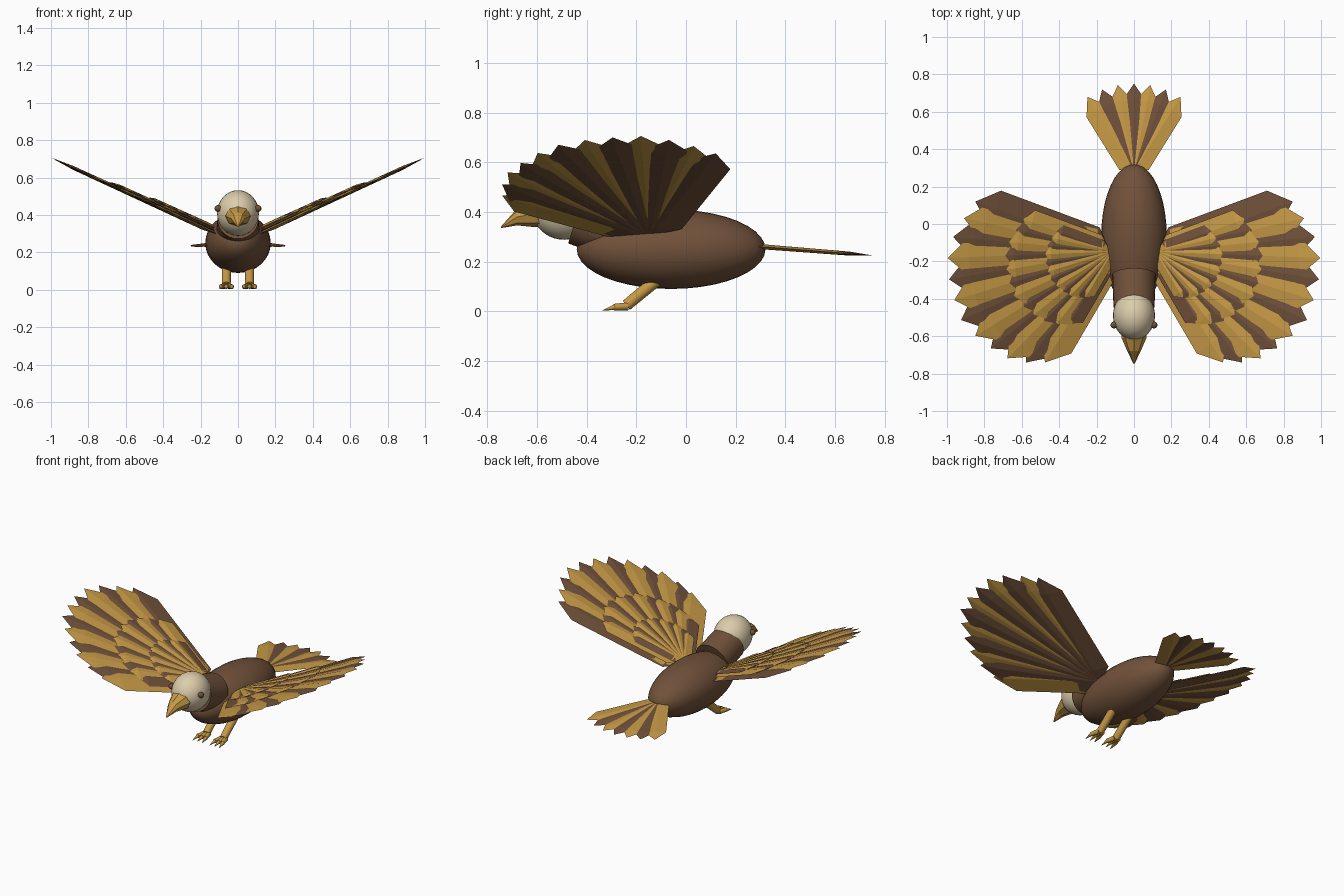
import bpy, bmesh, math
from mathutils import Vector, Matrix

if "Cube" in bpy.data.objects:
    bpy.data.objects.remove(bpy.data.objects["Cube"])


def mat(name, c):
    m = bpy.data.materials.new(name)
    m.diffuse_color = (*c, 1)
    m.use_nodes = True
    m.node_tree.nodes["Principled BSDF"].inputs["Base Color"].default_value = m.diffuse_color
    return m


BROWN = mat("brown plumage", (0.165, 0.083, 0.043))
GOLD = mat("gold plumage", (0.57, 0.325, 0.062))
CREAM = mat("cream head", (0.72, 0.61, 0.41))


def finish(bm, name, mats, smooth=False):
    bmesh.ops.recalc_face_normals(bm, faces=bm.faces)
    me = bpy.data.meshes.new(name)
    bm.to_mesh(me)
    bm.free()
    for m in mats:
        me.materials.append(m)
    for p in me.polygons:
        p.use_smooth = smooth
    ob = bpy.data.objects.new(name, me)
    bpy.context.collection.objects.link(ob)
    if smooth:
        bpy.ops.object.select_all(action='DESELECT')
        ob.select_set(True)
        bpy.context.view_layer.objects.active = ob
        bpy.ops.object.shade_smooth_by_angle(angle=math.radians(40))
    return ob


def ellipsoid(name, loc, size, m):
    bm = bmesh.new()
    bmesh.ops.create_uvsphere(bm, u_segments=32, v_segments=20, radius=1)
    # poles along the length of the bird
    M = Matrix.Translation(loc) @ Matrix.Diagonal((*size, 1)) @ Matrix.Rotation(math.pi / 2, 4, 'X')
    bm.transform(M)
    return finish(bm, name, [m], True)


def add_cone(bm, a, b, r1, r2, seg=20):
    a, b = Vector(a), Vector(b)
    d = b - a
    M = Matrix.Translation((a + b) / 2) @ d.to_track_quat('Z', 'Y').to_matrix().to_4x4()
    bmesh.ops.create_cone(bm, cap_ends=True, segments=seg, radius1=r1, radius2=r2,
                          depth=d.length, matrix=M)


def add_feather(bm, M, angle, r, w, a, shoulder, h, idx, lift=0.0):
    """Thin diamond-section feather along local +x, with a ridge above and below."""
    T = M @ Matrix.Translation((0, 0, lift)) @ Matrix.Rotation(angle, 4, 'Z')
    s = r - shoulder

    def v(x, y, z):
        return bm.verts.new(T @ Vector((x, y, z)))
    base, tip = v(0, 0, 0), v(r, 0, 0)
    l1, l2, r1, r2 = v(a, w, 0), v(s, w, 0), v(a, -w, 0), v(s, -w, 0)
    for z in (h, -h):
        m1, m2 = v(a, 0, z), v(s, 0, z * 0.8)
        for f in ((base, l1, m1), (base, m1, r1), (l1, l2, m2, m1),
                  (m1, m2, r2, r1), (l2, tip, m2), (m2, tip, r2)):
            bm.faces.new(f).material_index = idx


# body, head, eyes
ellipsoid("body", (0, -0.06, 0.25), (0.175, 0.38, 0.16), BROWN)
ellipsoid("head", (0, -0.49, 0.41), (0.112, 0.13, 0.122), CREAM)
for sx, side in ((-1, "right"), (1, "left")):
    ellipsoid(side + "_eye", (sx * 0.107, -0.54, 0.435), (0.018, 0.018, 0.018), BROWN)

# neck
bm = bmesh.new()
add_cone(bm, (0, -0.27, 0.325), (0, -0.442, 0.378), 0.115, 0.11, 32)
finish(bm, "neck", [BROWN], True)

# beak: faceted sections narrowing to a hooked tip (y, centre z, half width, half height)
bm = bmesh.new()
rings = []
for y, z, w, h in ((-0.56, 0.395, 0.072, 0.058), (-0.61, 0.393, 0.066, 0.054),
                   (-0.68, 0.38, 0.036, 0.034), (-0.745, 0.338, 0.004, 0.003)):
    rings.append([bm.verts.new((w * math.sin(k * math.pi / 4), y, z + h * math.cos(k * math.pi / 4)))
                  for k in range(8)])
for A, B in zip(rings, rings[1:]):
    for k in range(8):
        bm.faces.new((A[k], A[(k + 1) % 8], B[(k + 1) % 8], B[k]))
bm.faces.new(rings[0])
bm.faces.new(rings[-1])
finish(bm, "beak", [GOLD])

# legs and feet
for sx, side in ((-1, "right"), (1, "left")):
    x = sx * 0.062
    bm = bmesh.new()
    add_cone(bm, (x, -0.10, 0.14), (x, -0.24, 0.024), 0.025, 0.023)
    finish(bm, side + "_leg", [GOLD], True)
    bm = bmesh.new()
    for k in (-1, 0, 1):
        add_cone(bm, (x + k * 0.012, -0.235, 0.02), (x + k * 0.028, -0.29, 0.017), 0.016, 0.013, 10)
        add_cone(bm, (x + k * 0.028, -0.285, 0.017), (x + k * 0.034, -0.335, 0.004), 0.012, 0.001, 10)
    finish(bm, side + "_foot", [GOLD], True)

# wings: three stacked fans of feathers with alternating colours
LENGTHS = [.835, .876, .925, .955, .957, .952, .948, .91, .87, .83, .77, .705]
SLOPE = math.atan(0.46)
# length factor, half width, base length, shoulder length, height above the wing plane
LAYERS = [(1.0, 0.104, 0.097, 0.125, 0.0),
          (0.65, 0.068, 0.08, 0.05, 0.013),
          (0.41, 0.044, 0.06, 0.03, 0.025)]
for sx, side in ((-1, "right"), (1, "left")):
    M = (Matrix.Diagonal((sx, 1, 1, 1)) @ Matrix.Translation((0.13, -0.148, 0.305))
         @ Matrix.Rotation(-SLOPE, 4, 'Y'))
    bm = bmesh.new()
    for j, (f, w, a, sh, lift) in enumerate(LAYERS):
        for i, r in enumerate(LENGTHS):
            col = (i + j) % 2
            add_feather(bm, M, math.radians(18.7 - 6.9 * i), r * f, w, a, sh, 0.011, col,
                        lift + 0.002 * col)
    finish(bm, side + "_wing", [BROWN, GOLD])

# tail fan
bm = bmesh.new()
M = (Matrix.Translation((0, 0.28, 0.262)) @ Matrix.Rotation(math.radians(-4.5), 4, 'X')
     @ Matrix.Rotation(math.pi / 2, 4, 'Z'))
for i in range(7):
    add_feather(bm, M, math.radians((i - 3) * 10.6), 0.472, 0.062, 0.05, 0.09, 0.01, (i + 1) % 2)
finish(bm, "tail", [BROWN, GOLD])
